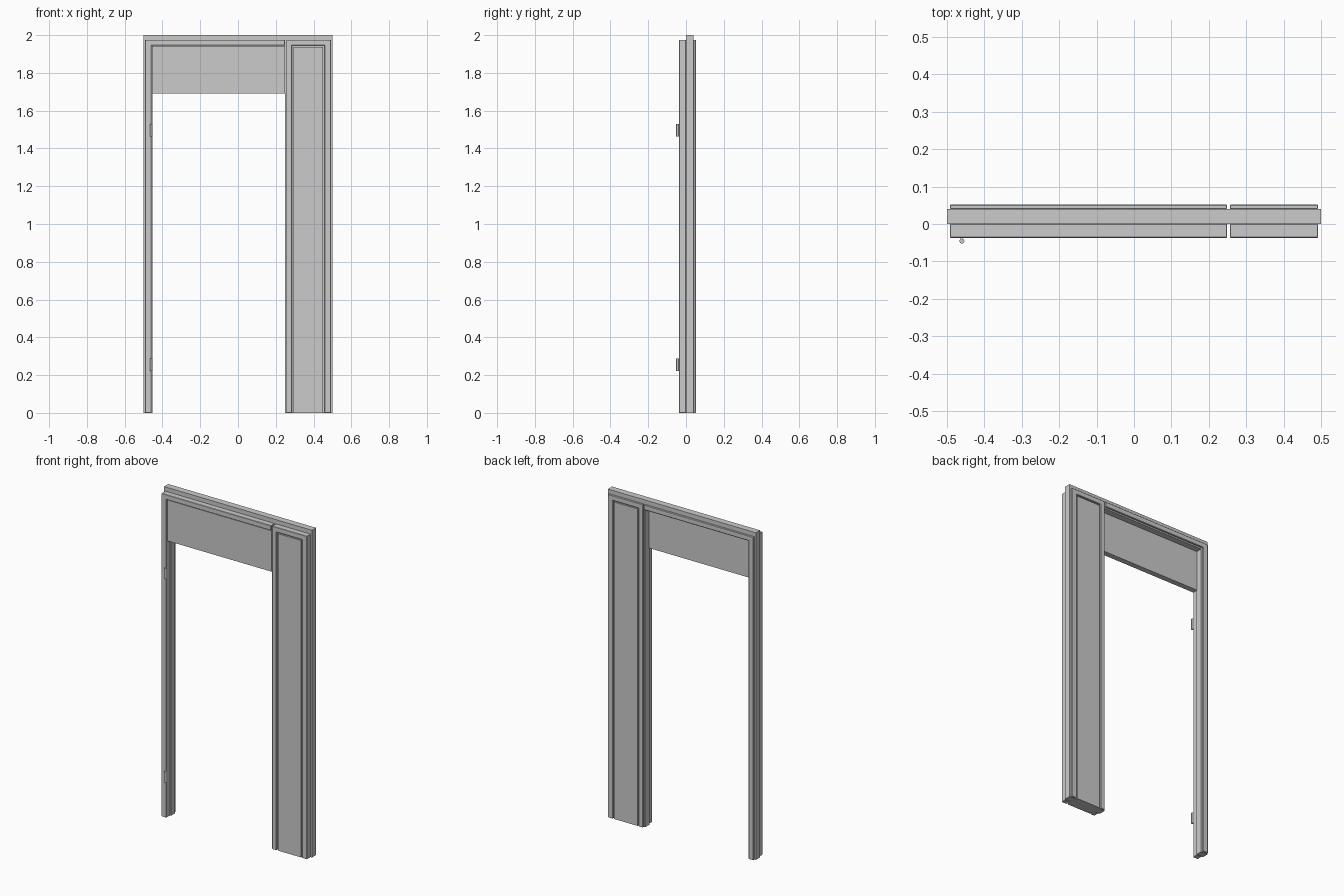
import bpy, bmesh

if "Cube" in bpy.data.objects:
    bpy.data.objects.remove(bpy.data.objects["Cube"])

def prism(name, pts, y0, y1, bevel=0.0):
    """Extrude an x-z outline from y0 to y1."""
    bm = bmesh.new()
    face = bm.faces.new([bm.verts.new((x, y0, z)) for x, z in pts])
    ext = bmesh.ops.extrude_face_region(bm, geom=[face])
    verts = [v for v in ext["geom"] if isinstance(v, bmesh.types.BMVert)]
    bmesh.ops.translate(bm, verts=verts, vec=(0, y1 - y0, 0))
    bmesh.ops.recalc_face_normals(bm, faces=bm.faces)
    me = bpy.data.meshes.new(name)
    bm.to_mesh(me)
    bm.free()
    ob = bpy.data.objects.new(name, me)
    bpy.context.collection.objects.link(ob)
    if bevel:
        mod = ob.modifiers.new("edge_chamfer", "BEVEL")
        mod.width = bevel
        mod.segments = 1
    return ob

def rect(x0, x1, z0, z1):
    return [(x0, z0), (x1, z0), (x1, z1), (x0, z1)]

def arch(x0, x1, top, a, b, inner):
    """Inverted U outline: outer x0..x1, opening a..b."""
    return [(x0, 0), (x0, top), (x1, top), (x1, 0),
            (b, 0), (b, inner), (a, inner), (a, 0)]

# Central core: jamb, head and solid backing of the side panel
prism("core_frame", arch(-0.5, 0.5, 2.0, -0.453, 0.248, 1.938), 0.0, 0.04)

# Casings on both faces
door_casing = [(-0.492, 0), (-0.492, 1.975), (0.249, 1.975),
               (0.249, 1.945), (-0.459, 1.945), (-0.459, 0)]
side_casing = arch(0.256, 0.492, 1.975, 0.285, 0.459, 1.945)
for side, y0, y1 in (("front", -0.037, 0.0), ("back", 0.04, 0.052)):
    prism(f"door_casing_{side}", door_casing, y0, y1, 0.002)
    prism(f"side_casing_{side}", side_casing, y0, y1, 0.002)

# Fixed side panel: groove bed with a raised panel in front and behind
prism("side_panel_bed", rect(0.28, 0.464, 0, 1.95), -0.024, 0.042)
prism("side_panel", rect(0.293, 0.451, 0, 1.937), -0.034, 0.05)

# Transom panel over the doorway, set in the front rebate
prism("transom_panel", rect(-0.456, 0.249, 1.692, 1.942), -0.032, 0.002)

# Hinges: knuckle barrel plus leaf
for i, z in enumerate((0.254, 1.497)):
    bpy.ops.mesh.primitive_cylinder_add(vertices=16, radius=0.0065, depth=0.066,
                                        location=(-0.46, -0.0455, z))
    barrel = bpy.context.object
    barrel.name = f"hinge_barrel_{i + 1}"
    bpy.ops.object.shade_smooth_by_angle()
    prism(f"hinge_leaf_{i + 1}", rect(-0.464, -0.459, z - 0.033, z + 0.033), -0.044, -0.02)
